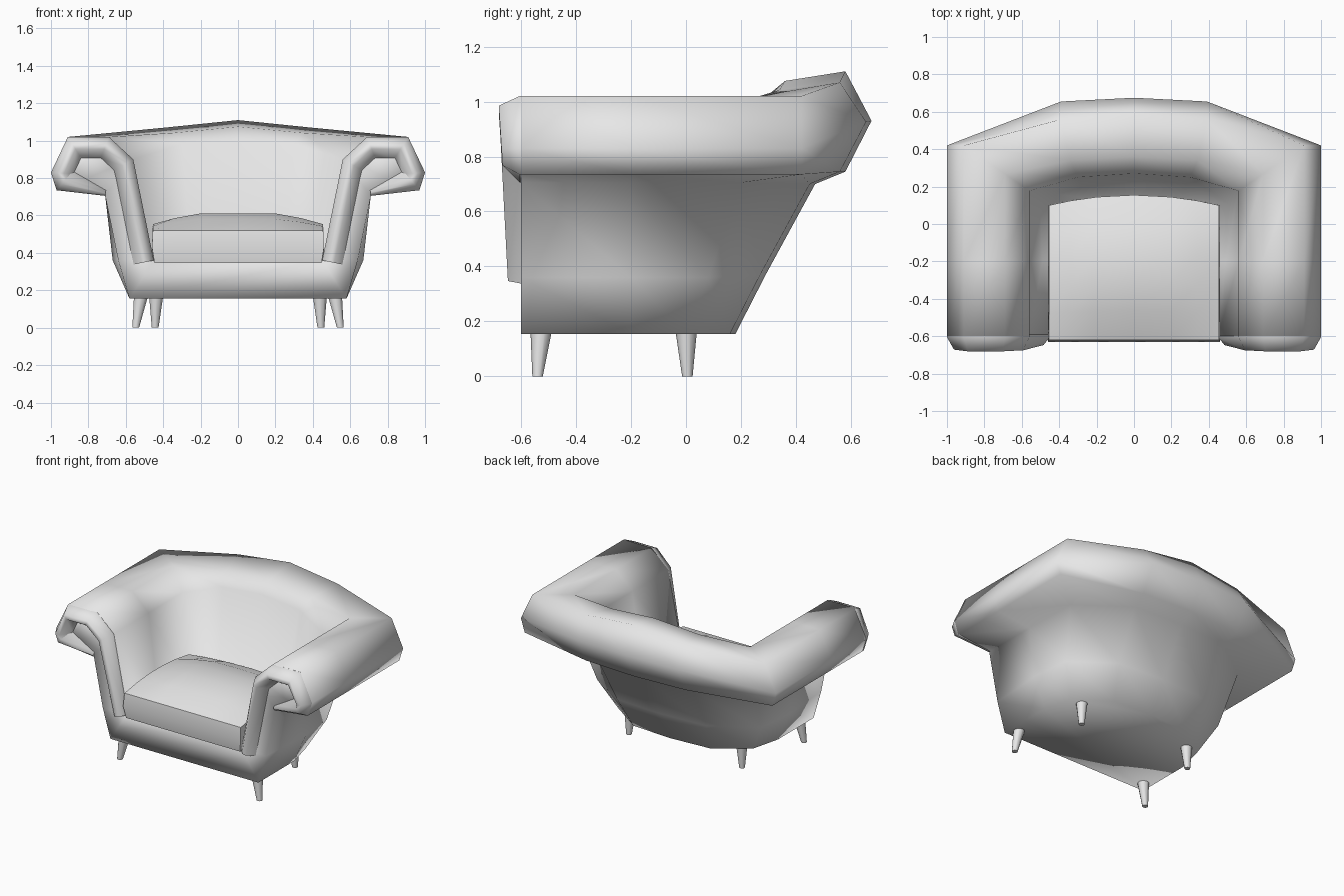
import bpy, bmesh, math
from mathutils import Vector

cube = bpy.data.objects.get("Cube")
if cube:
    bpy.data.objects.remove(cube)

# One plain grey for everything
grey = bpy.data.materials.new("plain_grey")
grey.use_nodes = True
grey.diffuse_color = (0.8, 0.8, 0.8, 1)
grey.node_tree.nodes["Principled BSDF"].inputs["Base Color"].default_value = (0.8, 0.8, 0.8, 1)


def finish(name, bm, angle):
    bmesh.ops.recalc_face_normals(bm, faces=bm.faces)
    mesh = bpy.data.meshes.new(name)
    bm.to_mesh(mesh)
    bm.free()
    mesh.materials.append(grey)
    obj = bpy.data.objects.new(name, mesh)
    bpy.context.collection.objects.link(obj)
    bpy.ops.object.select_all(action='DESELECT')
    obj.select_set(True)
    bpy.context.view_layer.objects.active = obj
    bpy.ops.object.shade_smooth_by_angle(angle=math.radians(angle))


def loft(bm, rings, closed):
    """Skin a row of equal point rings with quads; closed rings get end caps."""
    rows = [[bm.verts.new(p) for p in ring] for ring in rings]
    n = len(rows[0])
    for a, b in zip(rows, rows[1:]):
        for i in range(n if closed else n - 1):
            j = (i + 1) % n
            bm.faces.new((a[i], a[j], b[j], b[i]))
    if closed:
        bm.faces.new(rows[0])
        bm.faces.new(rows[-1])
    return rows


# Cross-sections run from the seat, over the rolled top, down to the base
arm = [(.45, .36), (.56, .9), (.69, 1.02), (.91, 1.02), (1, .83),
       (.97, .735), (.71, .705), (.64, .36), (.58, .155)]
back = [(.16, .36), (.27, 1), (.36, 1.075), (.58, 1.11), (.675, .93),
        (.58, .745), (.47, .7), (.29, .37), (.18, .155)]

# Wrap-around shell: front of arm, middle of arm, corner, rear quarter, centre
front = [(x, -.6, z) for x, z in arm]
middle = [(x, -.2, z) for x, z in arm]
middle[0] = (.49, -.2, .36)
middle[7] = (.67, -.2, .36)
corner = [(x, min(.42, .1 + .7 * (x - .45)), z) for x, z in arm]
corner[0] = (.5, .11, .36)
corner[6:] = [(.7, .2, .705), (.64, .08, .36), (.53, 0, .155)]
quarter_x = [.25, .3, .34, .39, .39, .39, .37, .35, .3]
quarter = [(x, y - .02, z - .2 * max(0, z - .91)) for x, (y, z) in zip(quarter_x, back)]
centre = [(0, y, z) for y, z in back]
half = [front, middle, corner, quarter]
mirrored = [[(-x, y, z) for x, y, z in ring] for ring in reversed(half)]

bm = bmesh.new()
rows = loft(bm, half + [centre] + mirrored, False)
bm.faces.new([r[0] for r in rows])               # seat deck
bm.faces.new([r[-1] for r in rows])              # underside
a, b = rows[0], rows[-1]
bm.faces.new((a[0], a[8], b[8], b[0]))           # front apron
for end in (a, b):                               # arm ends
    for ids in ((0, 7, 8), (0, 1, 6, 7), (1, 2, 5, 6), (2, 3, 4, 5)):
        bm.faces.new([end[i] for i in ids])
finish("shell", bm, 100)

# Raised hook-shaped trim on the front of each arm, fading out under the roll
path = [Vector(p) for p in arm[:7]]


def inward(i):
    normals = []
    for p, q in zip(path[max(i - 1, 0):i + 1], path[max(i, 1):i + 2]):
        t = (q - p).normalized()
        normals.append(Vector((t.y, -t.x)))
    if len(normals) == 1:
        return normals[0]
    return (normals[0] + normals[1]) / (1 + normals[0].dot(normals[1]))


for side, word in ((1, "left"), (-1, "right")):
    rings = []
    for i, p in enumerate(path):
        n = inward(i)
        last = i == len(path) - 1
        face_y = -.615 if last else -.63 - .05 * p.y
        width = .3 if last else 1
        ring = []
        for inset, y in ((0, -.59), (0, -.605), (.035, face_y), (.065, face_y), (.115, -.595)):
            q = p + n * inset * width
            ring.append((side * q.x, y, q.y))
        rings.append(ring)
    bm = bmesh.new()
    loft(bm, rings, True)
    finish(word + "_arm_trim", bm, 75)

# Crowned seat cushion
rings = []
for x in (-.46, -.34, -.2, 0, .2, .34, .46):
    fx = 1 - (x / .46) ** 2
    rear = .1 + .055 * fx
    ring = [(x * .97, -.615, .345), (x, -.63, .43)]
    for k in range(6):
        u = k / 5
        fy = 1 - (2 * u - 1) ** 2
        ring.append((x * .99, -.62 + u * (rear + .62), .52 + .035 * fy + .06 * min(1, fx * 1.25) * fy))
    ring.append((x, rear, .345))
    rings.append(ring)
bm = bmesh.new()
loft(bm, rings, True)
finish("seat_cushion", bm, 60)

# Tapered, splayed legs
for side, word in ((1, "left"), (-1, "right")):
    for place, top, foot in (("front", (.515, -.525), (.547, -.54)),
                             ("back", (.437, 0), (.443, .005))):
        bm = bmesh.new()
        bmesh.ops.create_cone(bm, cap_ends=True, segments=10, radius1=.019,
                              radius2=.042, depth=.19)
        for v in bm.verts:
            cx, cy = top if v.co.z > 0 else foot
            v.co += Vector((side * cx, cy, .095))
        finish(place + "_" + word + "_leg", bm, 50)
